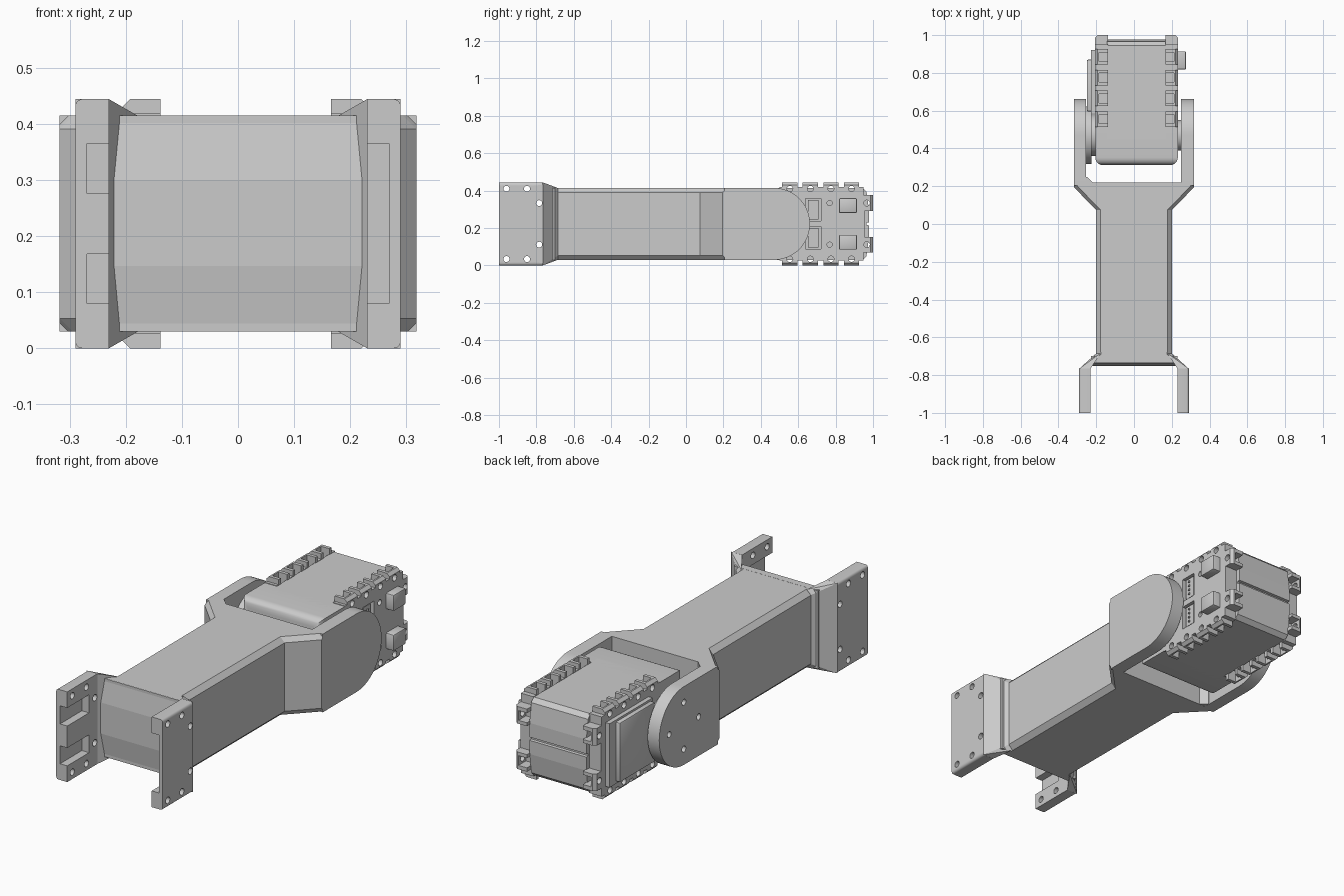
import bpy, bmesh, math
from mathutils import Vector

if "Cube" in bpy.data.objects:
    bpy.data.objects.remove(bpy.data.objects["Cube"])

ZC = 0.222      # mid height of the arm
HORN_Y = 0.47   # joint axis


def finish(name, bm, smooth=False):
    bmesh.ops.recalc_face_normals(bm, faces=bm.faces[:])
    me = bpy.data.meshes.new(name)
    bm.to_mesh(me)
    bm.free()
    ob = bpy.data.objects.new(name, me)
    bpy.context.collection.objects.link(ob)
    if smooth:
        bpy.ops.object.select_all(action='DESELECT')
        ob.select_set(True)
        bpy.context.view_layer.objects.active = ob
        bpy.ops.object.shade_smooth_by_angle(angle=math.radians(35))
    return ob


def bevel(bm, test, size, segs=1):
    edges = [e for e in bm.edges if test(e.verts[0].co, e.verts[1].co)]
    bmesh.ops.bevel(bm, geom=edges, offset=size, segments=segs, profile=0.5, affect='EDGES')


def prism_x(name, pts, x0, x1, test=None, size=0.01, segs=1, smooth=False):
    """Extrude a (y, z) outline along x, optionally bevelling chosen edges."""
    bm = bmesh.new()
    f = bm.faces.new([bm.verts.new((x0, y, z)) for y, z in pts])
    ext = bmesh.ops.extrude_face_region(bm, geom=[f])['geom']
    for v in ext:
        if isinstance(v, bmesh.types.BMVert):
            v.co.x = x1
    bmesh.ops.recalc_face_normals(bm, faces=bm.faces[:])
    if test:
        bevel(bm, test, size, segs)
    return finish(name, bm, smooth)


def box(name, x, y, z, **kw):
    return prism_x(name, [(y[0], z[0]), (y[1], z[0]), (y[1], z[1]), (y[0], z[1])], x[0], x[1], **kw)


def cyl_x(name, x0, x1, y, z, r, n=48, **kw):
    ring = [(y + r * math.cos(2 * math.pi * i / n), z + r * math.sin(2 * math.pi * i / n)) for i in range(n)]
    return prism_x(name, ring, x0, x1, smooth=n > 20, **kw)


def loft(name, rings):
    """Chamfered rectangular sections (y, half width, chamfer) along y."""
    bm, loops = bmesh.new(), []
    for y, w, c in rings:
        h = 0.1925
        sec = [(w, h - c), (w - c, h), (c - w, h), (-w, h - c), (-w, c - h), (c - w, -h), (w - c, -h), (w, c - h)]
        loops.append([bm.verts.new((a, y, ZC + b)) for a, b in sec])
    for A, B in zip(loops, loops[1:]):
        for i in range(8):
            bm.faces.new((A[i - 1], A[i], B[i], B[i - 1]))
    bm.faces.new(loops[0])
    bm.faces.new(loops[-1])
    return finish(name, bm)


def cut(target, cutter):
    m = target.modifiers.new('cut', 'BOOLEAN')
    m.object, m.operation, m.solver = cutter, 'DIFFERENCE', 'EXACT'
    with bpy.context.temp_override(object=target, active_object=target):
        bpy.ops.object.modifier_apply(modifier=m.name)
    bpy.data.objects.remove(cutter, do_unlink=True)


def any_edge(a, b):
    return True


# Link beam with flared fork base
loft('link_beam', [(-0.737, 0.23, 0.004), (-0.69, 0.2, 0.024), (0.075, 0.202, 0.024),
                   (0.195, 0.318, 0.024), (0.22, 0.318, 0.004)])
prism_x('beam_end_panel', [(-0.70, 0.03), (-0.735, 0.03), (-0.752, 0.147), (-0.752, 0.30),
                           (-0.735, 0.415), (-0.70, 0.415)], -0.228, 0.23)

# Fork arms with round ends
arc = [(HORN_Y + 0.1925 * math.sin(math.pi * i / 32), ZC - 0.1925 * math.cos(math.pi * i / 32)) for i in range(33)]
outline = [(0.205, 0.0295)] + arc + [(0.205, 0.4145)]
left_arm = prism_x('fork_arm_left', outline, -0.318, -0.255, smooth=True)
prism_x('fork_arm_right', outline, 0.25, 0.318, smooth=True)
for k in range(4):
    a = k * math.pi / 2
    cut(left_arm, cyl_x('cutter', -0.34, -0.27, HORN_Y + 0.115 * math.cos(a), ZC + 0.115 * math.sin(a), 0.015, 16))
prism_x('fork_inner_gusset', [(0.2, 0.03), (0.25, 0.03), (0.25, 0.4145), (0.2, 0.4145)], -0.27, -0.22,
        test=lambda a, b: min(a.x, b.x) > -0.23 and min(a.y, b.y) > 0.24, size=0.03)

# Front mounting plates with pockets, bolt holes and flared necks
for s, side in ((-1, 'left'), (1, 'right')):
    plate = box('mount_plate_' + side, (s * 0.23, s * 0.29), (-1, -0.765), (0, 0.444),
                test=lambda a, b: abs(a.x + b.x) > 0.57 and (abs(a.y - b.y) > 0.1), size=0.012, segs=3, smooth=True)
    pockets = [(0.08, 0.168), (0.276, 0.365)] if s < 0 else [(0.08, 0.365)]
    for z in pockets:
        cut(plate, box('cutter', (s * 0.21, s * 0.269), (-1.05, -0.83), z))
    for y, z in ((-0.96, 0.41), (-0.85, 0.41), (-0.785, 0.333)):
        for zz in (z, 0.444 - z):
            cut(plate, cyl_x('cutter', s * 0.2, s * 0.33, y, zz, 0.016, 16))
    bm = bmesh.new()
    for t in (-1, 1):
        for x, y, h in ((0.29, -0.766, 0.222), (0.23, -0.766, 0.222), (0.2, -0.685, 0.17), (0.178, -0.685, 0.192)):
            bm.verts.new((s * x, y, ZC + t * h))
    bmesh.ops.convex_hull(bm, input=bm.verts[:])
    finish('plate_neck_' + side, bm)

# Servo core and rounded nose
prism_x('servo_core', [(0.45, 0.03), (0.945, 0.03), (0.965, 0.05), (0.978, 0.147), (0.978, 0.214), (0.965, 0.216),
                       (0.965, 0.228), (0.978, 0.23), (0.978, 0.30), (0.965, 0.395), (0.945, 0.415), (0.45, 0.415)],
        -0.142, 0.168)
box('servo_nose', (-0.205, 0.232), (0.312, 0.52), (0.03, 0.415),
    test=lambda a, b: max(a.y, b.y) < 0.32, size=0.04, segs=6, smooth=True)

# Servo side frames: comb outline of nut tabs on top, bottom and rear
rows = (0.555, 0.665, 0.775, 0.885)
low = [(0.5, 0.026)]
for y in rows:
    low += [(y - 0.041, 0.026), (y - 0.041, 0), (y + 0.041, 0), (y + 0.041, 0.026)]
low += [(0.95, 0.026), (0.95, 0.068), (1.0, 0.068), (1.0, 0.152), (0.955, 0.152)]
comb = low + [(y, 0.444 - z) for y, z in reversed(low)]
for s, xi, xo, side in ((-1, -0.138, -0.206, 'left'), (1, 0.166, 0.234, 'right')):
    frame = prism_x('servo_frame_' + side, comb, xi, xo,
                    test=lambda a, b: abs(a.x - xo) + abs(b.x - xo) < 0.001 and
                    (max(a.z, b.z) < 0.001 or min(a.z, b.z) > 0.443 or min(a.y, b.y) > 0.999), size=0.014)
    inner, wall = xi - s * 0.02, xo - s * 0.022
    for y in rows:
        for t in (-1, 1):
            cut(frame, box('cutter', (inner, wall), (y - 0.024, y + 0.024), sorted((ZC + t * 0.165, ZC + t * 0.25))))
            cut(frame, cyl_x('cutter', xi - s * 0.1, xo + s * 0.1, y, ZC + t * 0.188, 0.016, 14))
    for t in (-1, 1):
        z = ZC + t * 0.111
        cut(frame, box('cutter', (inner, wall), (0.942, 1.05), (z - 0.024, z + 0.024)))
        cut(frame, cyl_x('cutter', xi - s * 0.1, xo + s * 0.1, 0.967, z, 0.016, 14))
        if s > 0:
            cut(frame, box('cutter', (0.195, 0.3), (0.638, 0.722), (ZC + t * 0.075 - 0.06, ZC + t * 0.075 + 0.06)))
            cut(frame, cyl_x('cutter', 0.2, 0.3, 0.768, z, 0.014, 14))

# Right side sockets with pins, and raised bosses
for t, tag in ((-1, 'lower'), (1, 'upper')):
    z = ZC + t * 0.075
    box('socket_' + tag, (0.19, 0.226), (0.652, 0.708), (z - 0.052, z + 0.052))
    for i in range(4):
        zp = z + (i - 1.5) * 0.022
        box('socket_pin_%s_%d' % (tag, i), (0.22, 0.234), (0.676, 0.684), (zp - 0.004, zp + 0.004))
    zb = ZC + t * 0.098
    box('side_boss_' + tag, (0.22, 0.276), (0.818, 0.914), (zb - 0.04, zb + 0.04),
        test=lambda a, b: abs(a.x - b.x) > 0.01 or min(a.x, b.x) > 0.27, size=0.007, segs=2, smooth=True)

# Left side cover
box('side_cover_base', (-0.228, -0.19), (0.585, 0.92), (0.065, 0.379))
box('side_cover', (-0.25, -0.2), (0.595, 0.87), (0.075, 0.369), test=any_edge, size=0.008, segs=2, smooth=True)

# Joint horns between servo and fork
cyl_x('horn_left_disc', -0.256, -0.225, HORN_Y, ZC, 0.153)
cyl_x('horn_left_collar', -0.228, -0.19, HORN_Y, ZC, 0.11)
cyl_x('horn_right_disc', 0.225, 0.252, HORN_Y, ZC, 0.08)
